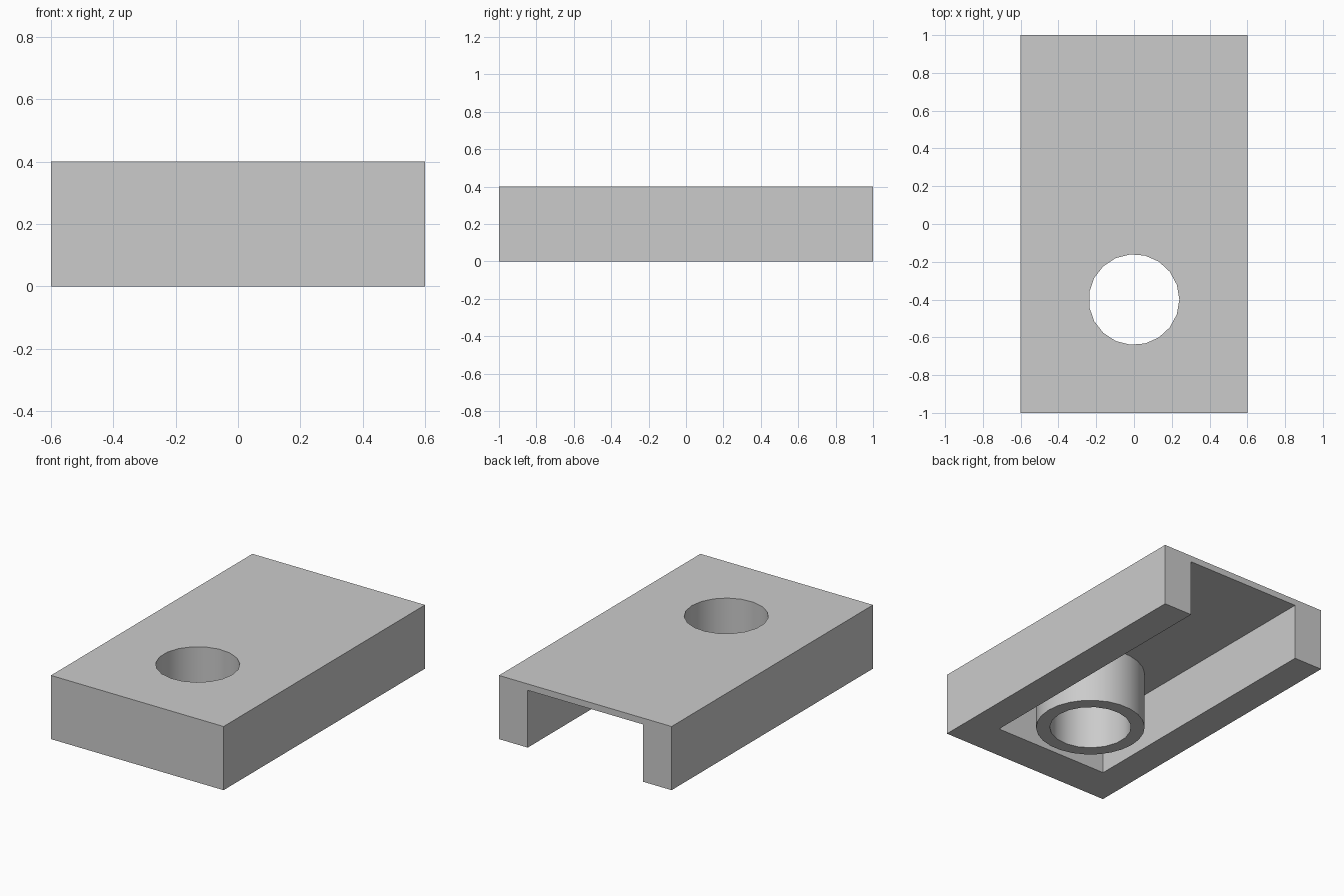
import bpy
import bmesh
import math
from mathutils import Matrix, Vector

cube = bpy.data.objects.get("Cube")
if cube:
    bpy.data.objects.remove(cube, do_unlink=True)

LENGTH, WIDTH, HEIGHT = 2.0, 1.2, 0.4
SIDE_WALL, FRONT_WALL, ROOF = 0.2, 0.24, 0.04
BORE = Vector((0, -0.4, 0))
EXTRA = 0.1

grey = bpy.data.materials.new("plain grey")
grey.use_nodes = True
colour = (0.6, 0.6, 0.6, 1)
grey.diffuse_color = colour
grey.node_tree.nodes["Principled BSDF"].inputs["Base Color"].default_value = colour


def finish(name, bm):
    mesh = bpy.data.meshes.new(name)
    bm.to_mesh(mesh)
    bm.free()
    mesh.materials.append(grey)
    obj = bpy.data.objects.new(name, mesh)
    bpy.context.collection.objects.link(obj)
    return obj


def box(name, low, high):
    low, high = Vector(low), Vector(high)
    bm = bmesh.new()
    place = Matrix.Translation((low + high) / 2) @ Matrix.Diagonal((high - low).to_4d())
    bmesh.ops.create_cube(bm, size=1, matrix=place)
    return finish(name, bm)


def cylinder(name, radius, sides, bottom, top):
    # The first corner of the circle points along +x
    bm = bmesh.new()
    ring = []
    for i in range(sides):
        a = math.tau * i / sides
        ring.append(bm.verts.new(BORE + Vector((radius * math.cos(a), radius * math.sin(a), bottom))))
    base = bm.faces.new(ring)
    raised = bmesh.ops.extrude_face_region(bm, geom=[base])["geom"]
    verts = [v for v in raised if isinstance(v, bmesh.types.BMVert)]
    bmesh.ops.translate(bm, verts=verts, vec=(0, 0, top - bottom))
    bmesh.ops.recalc_face_normals(bm, faces=bm.faces)
    return finish(name, bm)


def combine(target, tool, operation):
    tool.hide_render = True
    mod = target.modifiers.new(tool.name, 'BOOLEAN')
    mod.operation, mod.solver, mod.object = operation, 'EXACT', tool
    bpy.ops.object.select_all(action='DESELECT')
    target.select_set(True)
    bpy.context.view_layer.objects.active = target
    bpy.ops.object.modifier_apply(modifier=mod.name)
    bpy.data.objects.remove(tool, do_unlink=True)


# Block, hollowed from below and open at the back
body = box("housing", (-WIDTH / 2, -LENGTH / 2, 0), (WIDTH / 2, LENGTH / 2, HEIGHT))
inner = WIDTH / 2 - SIDE_WALL
channel = box("channel_cutter", (-inner, -LENGTH / 2 + FRONT_WALL, -EXTRA),
              (inner, LENGTH / 2 + EXTRA, HEIGHT - ROOF))
combine(body, channel, 'DIFFERENCE')

# Round boss hanging from the roof, bored right through
boss = cylinder("boss", 0.32, 26, 0, HEIGHT - ROOF / 2)
combine(body, boss, 'UNION')
bore = cylinder("bore_cutter", 0.24, 19, -EXTRA, HEIGHT + EXTRA)
combine(body, bore, 'DIFFERENCE')

bpy.ops.object.shade_smooth_by_angle(angle=math.radians(30))
